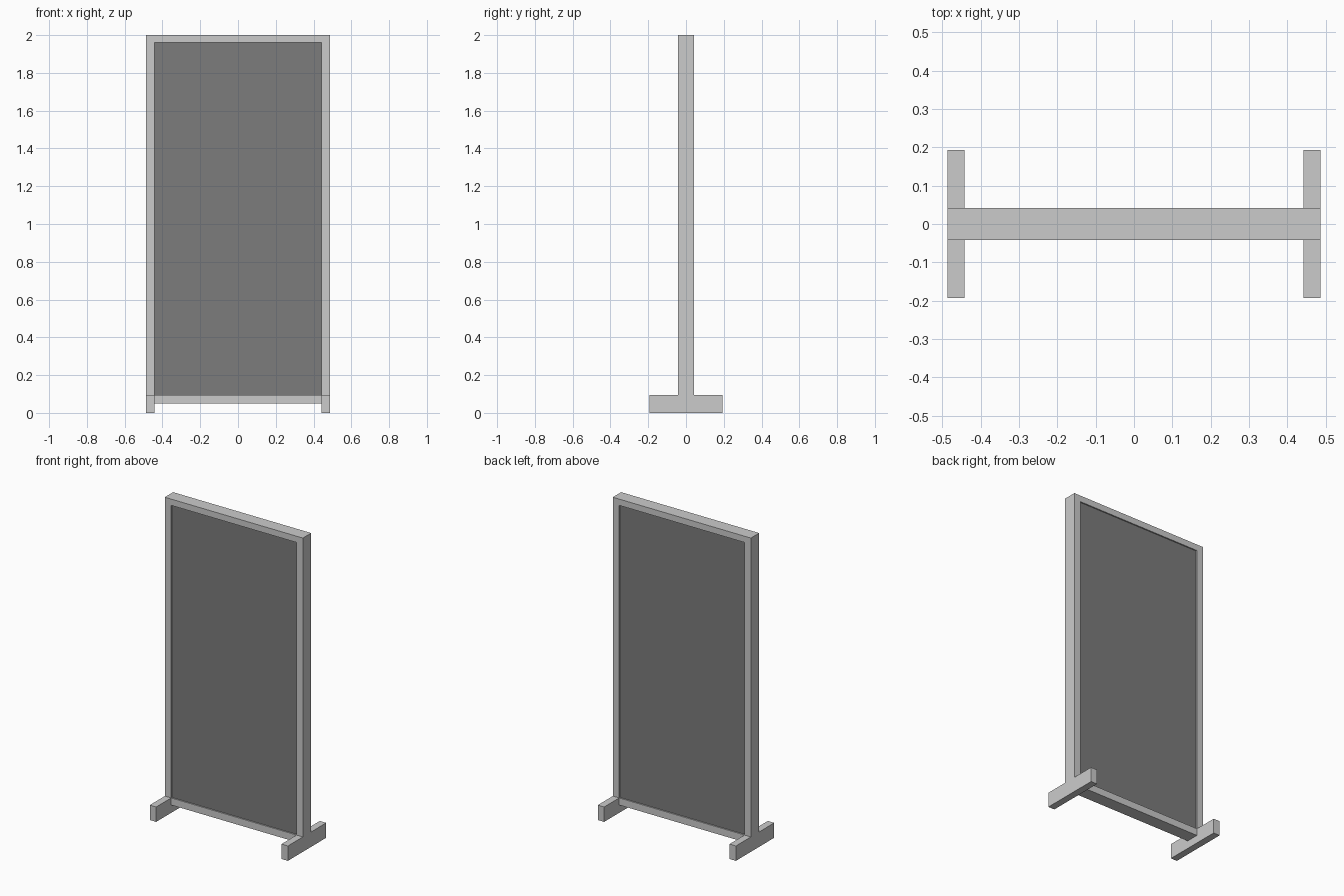
import bpy, bmesh

if "Cube" in bpy.data.objects:
    bpy.data.objects.remove(bpy.data.objects["Cube"])

W, T, H = 0.487, 0.042, 2.0      # half width, half depth, height
INX, TOP = 0.442, 1.96           # inner edges of the frame
FOOT_H, FOOT_Y = 0.095, 0.193
RAIL_Z = 0.05
PANEL_Y = 0.034                  # panel sits slightly inside the frame


def extrude_profile(name, pts, half_depth):
    """Extrude an (x, z) outline symmetrically along y."""
    bm = bmesh.new()
    face = bm.faces.new([bm.verts.new((x, -half_depth, z)) for x, z in pts])
    res = bmesh.ops.extrude_face_region(bm, geom=[face])
    verts = [v for v in res["geom"] if isinstance(v, bmesh.types.BMVert)]
    bmesh.ops.translate(bm, verts=verts, vec=(0, 2 * half_depth, 0))
    bmesh.ops.recalc_face_normals(bm, faces=bm.faces)
    mesh = bpy.data.meshes.new(name)
    bm.to_mesh(mesh)
    bm.free()
    obj = bpy.data.objects.new(name, mesh)
    bpy.context.collection.objects.link(obj)
    return obj


def box(name, x0, x1, z0, z1, half_depth):
    return extrude_profile(name, [(x0, z0), (x1, z0), (x1, z1), (x0, z1)], half_depth)


# Upright frame: two posts and the top rail in one piece
extrude_profile("frame", [(-W, FOOT_H), (-W, H), (W, H), (W, FOOT_H),
                          (INX, FOOT_H), (INX, TOP), (-INX, TOP), (-INX, FOOT_H)], T)

# Bottom rail between the feet
box("bottom_rail", -INX, INX, RAIL_Z, FOOT_H, T)

# Feet
box("foot_left", -W, -INX, 0, FOOT_H, FOOT_Y)
box("foot_right", INX, W, 0, FOOT_H, FOOT_Y)

# Dark infill panel
panel = box("panel", -INX, INX, FOOT_H, TOP, PANEL_Y)
mat = bpy.data.materials.new("dark_panel")
mat.diffuse_color = (0.2, 0.2, 0.2, 1)
mat.use_nodes = True
mat.node_tree.nodes["Principled BSDF"].inputs["Base Color"].default_value = mat.diffuse_color
panel.data.materials.append(mat)
